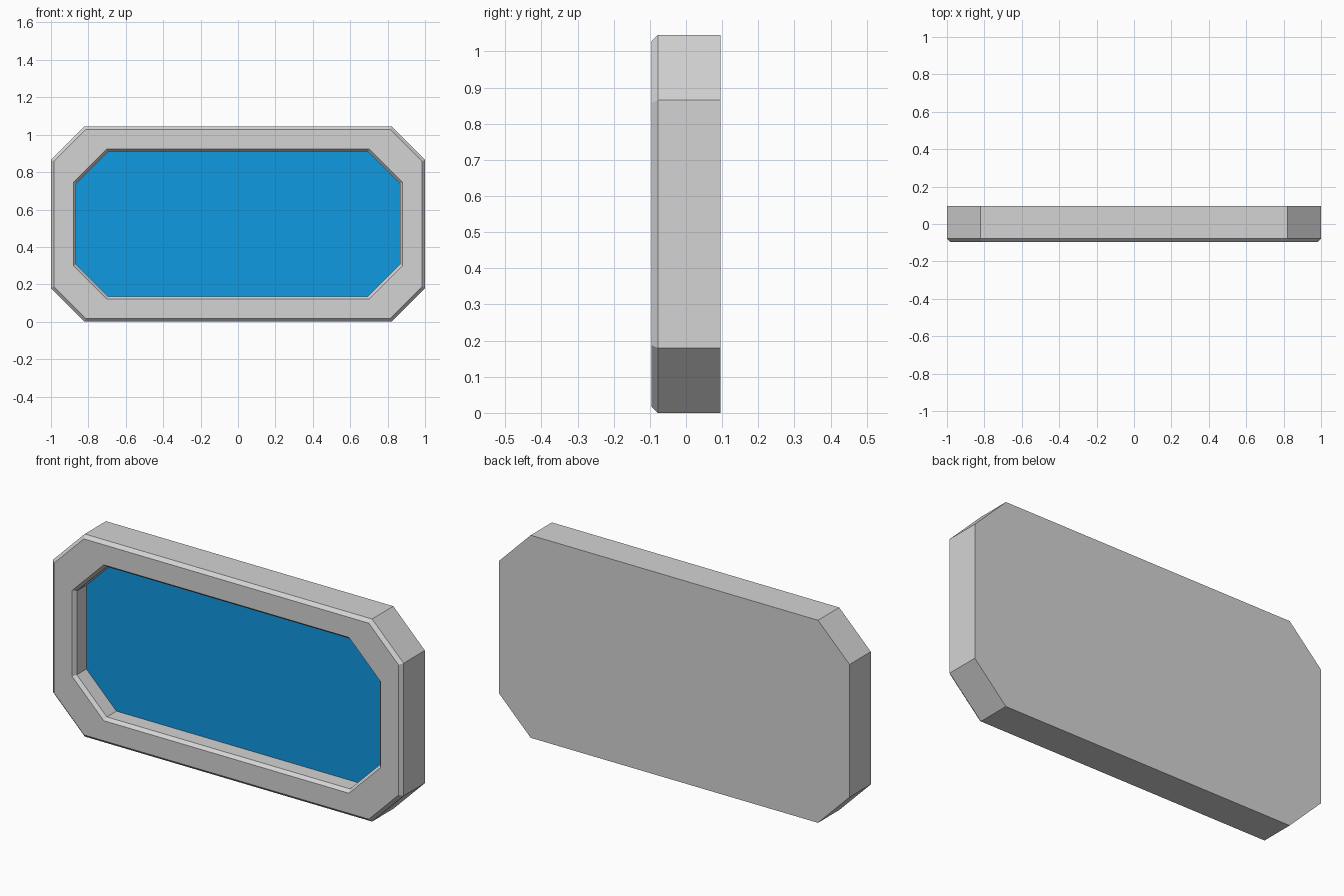
import bpy, bmesh

cube = bpy.data.objects.get("Cube")
if cube:
    bpy.data.objects.remove(cube, do_unlink=True)

MID_Z = 0.5225          # height of the centre line
FRONT, BACK = -0.095, 0.095
BEVEL = 0.017           # width of the edge chamfers
GLASS_Y = 0.0           # depth of the recessed pane


def material(name, rgb):
    mat = bpy.data.materials.new(name)
    mat.use_nodes = True
    color = (*rgb, 1.0)
    mat.diffuse_color = color
    mat.node_tree.nodes["Principled BSDF"].inputs["Base Color"].default_value = color
    return mat


def octagon(bm, half_w, half_h, cut, inset, y):
    """Rectangle with clipped corners, shrunk evenly by inset."""
    w, h = half_w - inset, half_h - inset
    c = cut - 0.586 * inset
    corners = [(w, h - c), (w - c, h), (c - w, h), (-w, h - c),
               (-w, c - h), (c - w, -h), (w - c, -h), (w, c - h)]
    return [bm.verts.new((x, y, MID_Z + z)) for x, z in corners]


def bridge(bm, a, b):
    for i in range(len(a)):
        j = (i + 1) % len(a)
        bm.faces.new((a[i], a[j], b[j], b[i]))


def finish(bm, name, mat):
    bmesh.ops.recalc_face_normals(bm, faces=bm.faces[:])
    mesh = bpy.data.meshes.new(name)
    bm.to_mesh(mesh)
    bm.free()
    mesh.materials.append(mat)
    obj = bpy.data.objects.new(name, mesh)
    bpy.context.collection.objects.link(obj)
    return obj


OUTER = (1.0, MID_Z, 0.18)
INNER = (0.88, 0.402, 0.18)

# Frame: back, outer sides, front chamfer, front face, inner chamfer, recess
bm = bmesh.new()
rings = [
    octagon(bm, *OUTER, 0, BACK),
    octagon(bm, *OUTER, 0, FRONT + BEVEL),
    octagon(bm, *OUTER, BEVEL, FRONT),
    octagon(bm, *INNER, 0, FRONT),
    octagon(bm, *INNER, BEVEL * 0.85, FRONT + BEVEL),
    octagon(bm, *INNER, BEVEL * 0.85, GLASS_Y + 0.004),
]
for a, b in zip(rings, rings[1:]):
    bridge(bm, a, b)
bm.faces.new(rings[0])      # solid back
bm.faces.new(rings[-1])     # recess floor
finish(bm, "window_frame", material("light_grey", (0.658, 0.658, 0.658)))

# Glass: thin plate lying on the recess floor
bm = bmesh.new()
front = octagon(bm, *INNER, BEVEL * 0.85, GLASS_Y)
back = octagon(bm, *INNER, BEVEL * 0.85, GLASS_Y + 0.003)
bridge(bm, front, back)
bm.faces.new(front)
bm.faces.new(back)
finish(bm, "window_glass", material("bright_blue", (0.005, 0.319, 0.76)))
